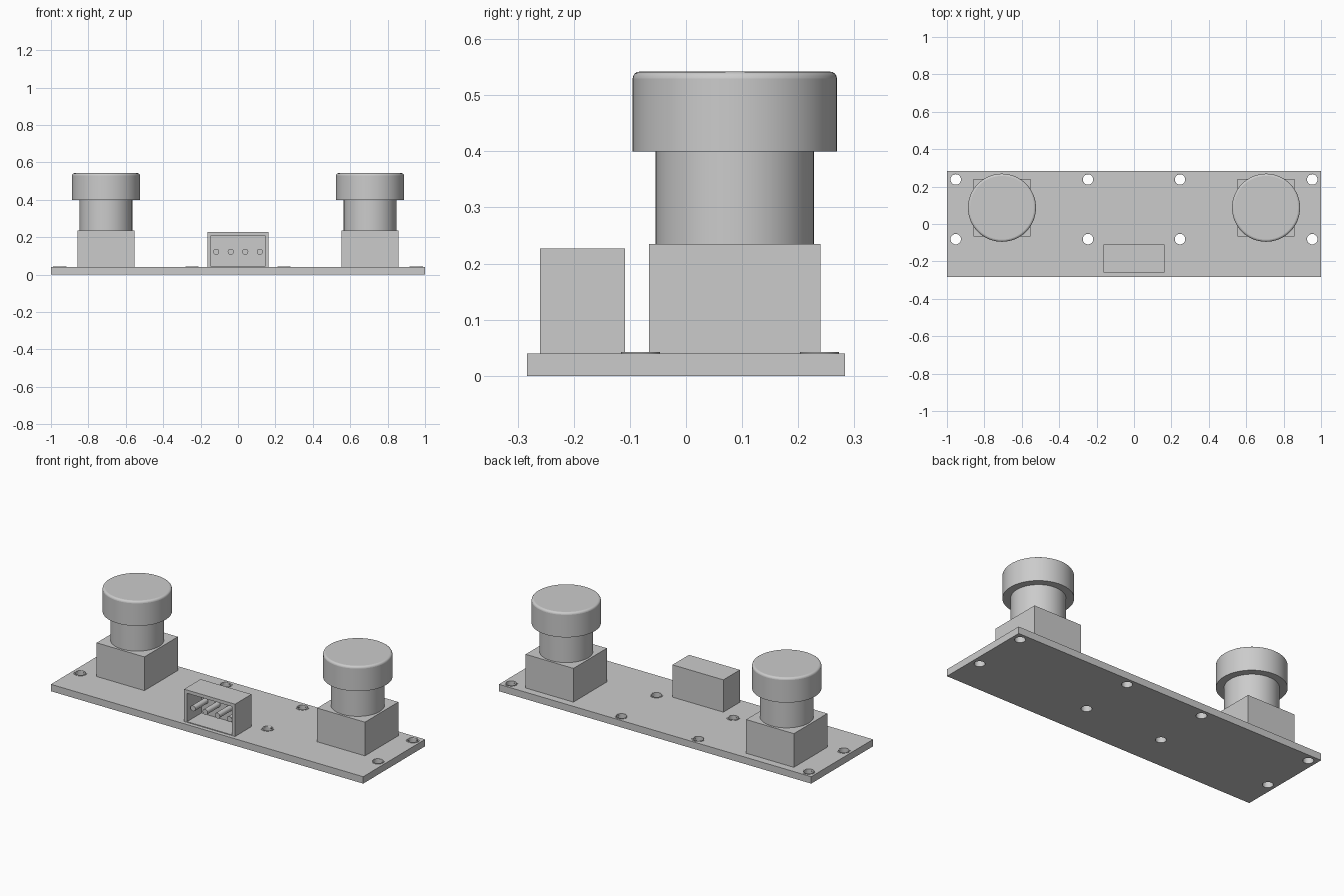
import bpy, math
from mathutils import Vector

cube = bpy.data.objects.get("Cube")
if cube:
    bpy.data.objects.remove(cube, do_unlink=True)

grey = bpy.data.materials.new("plain grey")
grey.use_nodes = True
COLOUR = (0.6, 0.6, 0.6, 1)
grey.diffuse_color = COLOUR
grey.node_tree.nodes["Principled BSDF"].inputs["Base Color"].default_value = COLOUR


def finish(name):
    ob = bpy.context.object
    ob.name = name
    ob.data.materials.append(grey)
    return ob


def box(name, low, high):
    low, high = Vector(low), Vector(high)
    bpy.ops.mesh.primitive_cube_add(size=1, location=(low + high) / 2)
    bpy.context.object.scale = high - low
    bpy.ops.object.transform_apply(location=False, rotation=False)
    return finish(name)


def cylinder(name, radius, start, end, sides=64):
    start, end = Vector(start), Vector(end)
    axis = end - start
    bpy.ops.mesh.primitive_cylinder_add(
        vertices=sides, radius=radius, depth=axis.length, location=(start + end) / 2,
        rotation=axis.to_track_quat('Z', 'Y').to_euler())
    bpy.ops.object.shade_smooth_by_angle(angle=math.radians(35))
    return finish(name)


def cut(target, cutter):
    mod = target.modifiers.new("cut", 'BOOLEAN')
    mod.operation = 'DIFFERENCE'
    mod.solver = 'EXACT'
    mod.object = cutter
    bpy.context.view_layer.objects.active = target
    bpy.ops.object.modifier_apply(modifier=mod.name)
    bpy.data.objects.remove(cutter, do_unlink=True)


TOP = 0.04

# Circuit board with eight mounting holes, each with a thin raised rim
board = box("board", (-1, -0.283, 0), (1, 0.283, TOP))
for x in (-0.953, -0.246, 0.246, 0.953):
    for y in (-0.081, 0.238):
        rim = cylinder("hole_rim", 0.035, (x, y, TOP - 0.01), (x, y, TOP + 0.002), 32)
        for part in (board, rim):
            cut(part, cylinder("hole_cutter", 0.028, (x, y, -0.1), (x, y, 0.1), 32))

# Push buttons: square housing, round stem and rounded cap
for side, x in (("right", -0.706), ("left", 0.706)):
    y = 0.087
    box(side + "_button_housing", (x - 0.153, y - 0.153, TOP), (x + 0.153, y + 0.153, 0.235))
    cylinder(side + "_button_stem", 0.141, (x, y, 0.235), (x, y, 0.4))
    cap = cylinder(side + "_button_cap", 0.182, (x, y, 0.4), (x, y, 0.542))
    # Round only the top rim
    weights = cap.data.attributes.new("bevel_weight_edge", 'FLOAT', 'EDGE')
    for edge in cap.data.edges:
        if all(cap.data.vertices[v].co.z > 0 for v in edge.vertices):
            weights.data[edge.index].value = 1
    bevel = cap.modifiers.new("rounded rim", 'BEVEL')
    bevel.limit_method = 'WEIGHT'
    bevel.width = 0.012
    bevel.segments = 4

# Connector shell, open at the front
shell = box("connector_shell", (-0.163, -0.26, TOP), (0.163, -0.109, 0.227))
cut(shell, box("cavity_cutter", (-0.144, -0.4, TOP + 0.004), (0.144, -0.129, 0.208)))

# Row of connector pins
for i in range(4):
    x = (i - 1.5) * 0.078
    cylinder("connector_pin", 0.016, (x, -0.12, 0.122), (x, -0.245, 0.122), 32)
